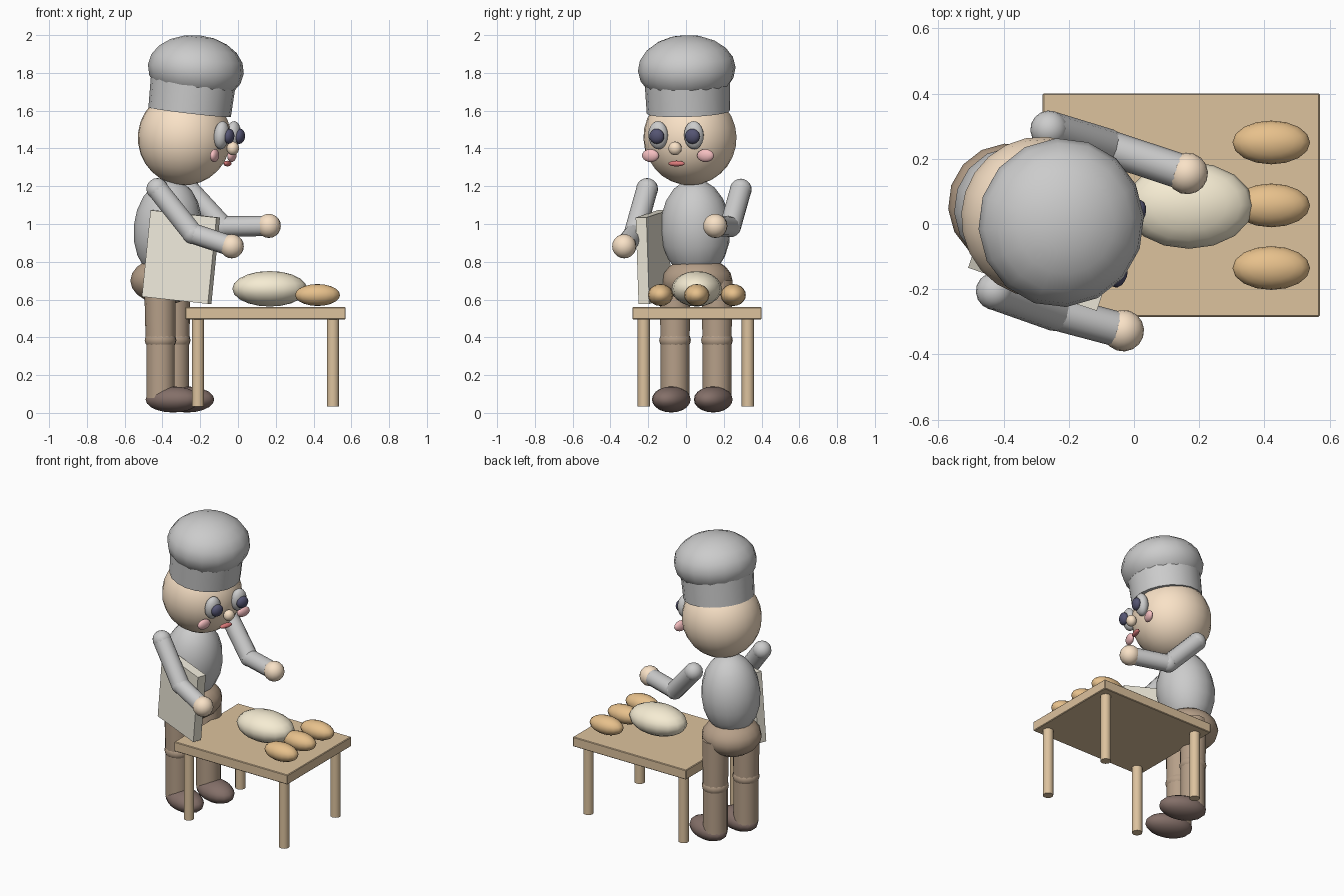
import bpy, math
from mathutils import Vector

if "Cube" in bpy.data.objects:
    bpy.data.objects.remove(bpy.data.objects["Cube"])

YAW = -math.radians(18.5)      # the baker is turned a little to the front
PITCH = math.radians(6)        # upper body leans forward


def material(name, rgb):
    m = bpy.data.materials.new(name)
    m.diffuse_color = (*rgb, 1)
    m.use_nodes = True
    m.node_tree.nodes["Principled BSDF"].inputs["Base Color"].default_value = m.diffuse_color
    return m


SKIN = material("skin", (0.95, 0.76, 0.57))
WOOD = material("wood", (0.72, 0.54, 0.34))
DOUGH = material("dough", (0.92, 0.84, 0.65))
CRUST = material("crust", (0.80, 0.53, 0.26))
CLOTH = material("trouser_brown", (0.47, 0.35, 0.25))
SHOE = material("shoe_brown", (0.23, 0.16, 0.14))
CREAM = material("cream", (0.88, 0.84, 0.72))
NAVY = material("dark_eye", (0.09, 0.09, 0.17))
PINK = material("pink", (0.92, 0.52, 0.53))
RED = material("lip_red", (0.72, 0.20, 0.20))


def finish(name, mat, smooth=True):
    o = bpy.context.object
    o.name = name
    if mat:
        o.data.materials.append(mat)
    bpy.ops.object.transform_apply(location=False, rotation=False, scale=True)
    if smooth:
        bpy.ops.object.shade_smooth_by_angle(angle=math.radians(50))
    return o


def ball(name, loc, radii, mat=None, pitch=0, yaw=YAW, seg=16, rings=10):
    bpy.ops.mesh.primitive_uv_sphere_add(segments=seg, ring_count=rings, radius=1,
                                         location=loc, rotation=(0, pitch, yaw))
    bpy.context.object.scale = radii
    return finish(name, mat)


def rod(name, a, b, r, mat=None, seg=14, r2=None):
    a, b = Vector(a), Vector(b)
    d = b - a
    bpy.ops.mesh.primitive_cone_add(vertices=seg, radius1=r, radius2=r2 or r, depth=d.length,
                                    location=(a + b) / 2,
                                    rotation=d.to_track_quat('Z', 'Y').to_euler())
    return finish(name, mat)


def box(name, loc, size, mat=None, rot=(0, 0, 0), bevel=0.0):
    bpy.ops.mesh.primitive_cube_add(size=1, location=loc, rotation=rot)
    bpy.context.object.scale = size
    o = finish(name, mat, smooth=False)
    if bevel:
        o.modifiers.new("bevel", 'BEVEL').width = bevel
    return o


# Table
box("table_top", (0.145, 0.058, 0.528), (0.85, 0.685, 0.065), WOOD, bevel=0.004)
for x in (-0.212, 0.503):
    for y in (-0.223, 0.328):
        rod("table_leg", (x, y, 0.035), (x, y, 0.51), 0.033, WOOD, seg=10)

# Dough and loaves
ball("dough", (0.168, 0.057, 0.657), (0.198, 0.133, 0.094), DOUGH, yaw=0)
for y in (-0.135, 0.057, 0.25):
    ball("loaf", (0.421, y, 0.624), (0.119, 0.067, 0.058), CRUST, yaw=0)

# Legs and shoes
for side, x, y in (("right", -0.41, -0.058), ("left", -0.335, 0.164)):
    ball(side + "_shoe", (x + 0.065, y - 0.02, 0.071), (0.151, 0.096, 0.069), SHOE)
    rod(side + "_shin", (x, y, 0.08), (x, y, 0.38), 0.077, CLOTH)
    ball(side + "_knee", (x, y, 0.385), (0.084, 0.084, 0.06), CLOTH)
    rod(side + "_thigh", (x, y, 0.38), (x - 0.003, y, 0.70), 0.079, CLOTH, r2=0.084)

# Hips, torso and the apron slab at the side
ball("hips", (-0.385, 0.06, 0.70), (0.185, 0.187, 0.125), CLOTH)
ball("torso", (-0.372, 0.05, 0.975), (0.18, 0.187, 0.265), None, PITCH)
box("apron", (-0.302, -0.172, 0.825), (0.37, 0.06, 0.46), CREAM, (0, PITCH, YAW))

# Arms: shoulder, elbow and hand points
arms = {"right": ((-0.427, -0.206, 1.185), (-0.24, -0.272, 0.95), (-0.033, -0.327, 0.882)),
        "left": ((-0.26, 0.29, 1.182), (-0.08, 0.235, 0.987), (0.163, 0.155, 0.99))}
for side, (s, e, h) in arms.items():
    ball(side + "_shoulder", s, (0.058,) * 3)
    rod(side + "_upper_arm", s, e, 0.057, seg=12)
    ball(side + "_elbow", e, (0.057,) * 3)
    rod(side + "_forearm", e, h, 0.054, seg=12)
    ball(side + "_hand", h, (0.064,) * 3, SKIN)

# Head and face
ball("head", (-0.284, 0.021, 1.457), (0.247, 0.247, 0.252), SKIN, PITCH, seg=24, rings=14)
ball("nose", (-0.027, -0.058, 1.40), (0.032, 0.036, 0.036), SKIN, PITCH)
ball("mouth", (-0.056, -0.05, 1.32), (0.017, 0.046, 0.015), RED, PITCH)
for side, white, pupil, cheek in (
        ("right", (-0.087, -0.147), (-0.048, -0.155), (-0.124, -0.188)),
        ("left", (-0.026, 0.042), (0.009, 0.034), (-0.032, 0.103))):
    ball(side + "_eye", (*white, 1.47), (0.04, 0.054, 0.075), None, PITCH)
    ball(side + "_pupil", (*pupil, 1.464), (0.027, 0.041, 0.04), NAVY, PITCH)
    ball(side + "_cheek", (*cheek, 1.362), (0.021, 0.047, 0.034), PINK, PITCH)

# Hat band and puffed crown
rod("hat_band", (-0.256, 0.012, 1.592), (-0.236, 0.006, 1.765), 0.22, seg=20, r2=0.226)
ball("hat_crown", (-0.223, 0.004, 1.82), (0.255, 0.26, 0.18), None, PITCH)
